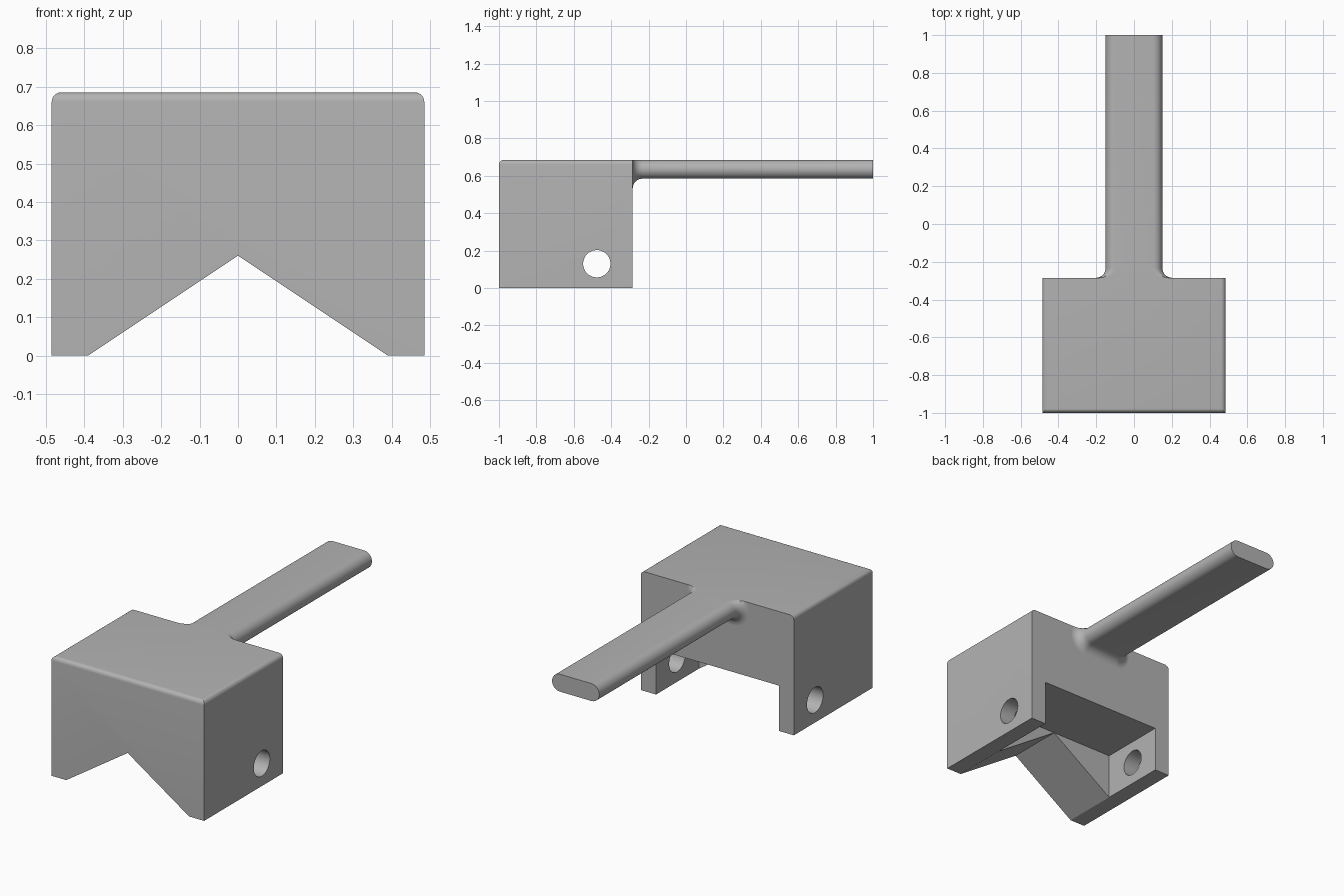
import bpy, bmesh, math

W, FRONT, BACK, TOP = 0.485, -1.0, -0.285, 0.685   # block half width, y limits, height
LEG_X, NOTCH_Z, SLOT_Y = 0.39, 0.26, -0.675        # inner leg face, notch apex, slot start

if "Cube" in bpy.data.objects:
    bpy.data.objects.remove(bpy.data.objects["Cube"], do_unlink=True)

grey = bpy.data.materials.new("plain grey")
grey.use_nodes = True
colour = (0.45, 0.45, 0.45, 1)
grey.diffuse_color = colour
grey.node_tree.nodes["Principled BSDF"].inputs["Base Color"].default_value = colour


def make_object(name, bm):
    bmesh.ops.recalc_face_normals(bm, faces=bm.faces)
    mesh = bpy.data.meshes.new(name)
    bm.to_mesh(mesh)
    bm.free()
    mesh.materials.append(grey)
    obj = bpy.data.objects.new(name, mesh)
    bpy.context.collection.objects.link(obj)
    return obj


def loft(rings, cap_start=True):
    bm = bmesh.new()
    loops = [[bm.verts.new(p) for p in ring] for ring in rings]
    for a, b in zip(loops, loops[1:]):
        for i in range(len(a)):
            j = (i + 1) % len(a)
            bm.faces.new((a[i], a[j], b[j], b[i]))
    if cap_start:
        bm.faces.new(loops[0])
    bm.faces.new(loops[-1])
    return bm


def prism(profile, y0, y1):
    return loft([[(x, y, z) for x, z in profile] for y in (y0, y1)])


def cut(target, cutter):
    cutter.hide_render = True
    mod = target.modifiers.new("cut", "BOOLEAN")
    mod.operation, mod.solver, mod.object = "DIFFERENCE", "EXACT", cutter
    bpy.context.view_layer.objects.active = target
    bpy.ops.object.modifier_apply(modifier=mod.name)
    bpy.data.objects.remove(cutter, do_unlink=True)


def smooth(obj):
    bpy.ops.object.select_all(action="DESELECT")
    obj.select_set(True)
    bpy.context.view_layer.objects.active = obj
    bpy.ops.object.shade_smooth_by_angle(angle=math.radians(30))


# Block, with front and side top edges rounded
bm = prism([(-W, 0), (W, 0), (W, TOP), (-W, TOP)], FRONT, BACK)
edges = [e for e in bm.edges
         if all(v.co.z > TOP - 0.01 for v in e.verts)
         and not all(v.co.y > BACK - 0.01 for v in e.verts)]
bmesh.ops.bevel(bm, geom=edges, offset=0.024, segments=6, profile=0.5, affect="EDGES")
block = make_object("block", bm)

# V notch through the front
slope = LEG_X / NOTCH_Z
low = -0.1
foot = slope * (NOTCH_Z - low)
cut(block, make_object("notch_cutter", prism(
    [(-foot, low), (foot, low), (0, NOTCH_Z)], FRONT - 0.1, SLOT_Y + 0.07)))

# Rectangular slot between the rear legs
cut(block, make_object("slot_cutter", prism(
    [(-LEG_X, low), (LEG_X, low), (LEG_X, NOTCH_Z), (-LEG_X, NOTCH_Z)], SLOT_Y, BACK + 0.1)))

# Round pin hole across both legs
N = 48
circle = [(math.cos(2 * math.pi * i / N), math.sin(2 * math.pi * i / N)) for i in range(N)]
cut(block, make_object("hole_cutter", loft(
    [[(x, -0.477 + 0.073 * c, 0.13 + 0.073 * s) for c, s in circle] for x in (-0.6, 0.6)])))
smooth(block)

# Handle with round sides, flaring into the block but flush on top
R, HALF, FILLET = 0.05, 0.15, 0.052


def handle_ring(y, grow):
    ring = []
    for side in (1, -1):
        for i in range(17):
            a = side * math.pi / 2 * (i / 8 - 1) + (0 if side > 0 else math.pi)
            a = math.pi * (i / 16 - 0.5) + (0 if side > 0 else math.pi)
            x = side * (HALF - R) + (R + grow) * math.cos(a)
            z = TOP - R + (R + grow) * math.sin(a)
            ring.append((x, y, min(z, TOP)))
    return ring


rings = []
for k in range(9):
    t = math.pi / 2 * k / 8
    rings.append(handle_ring(BACK + FILLET * (1 - math.cos(t)), FILLET * (1 - math.sin(t))))
rings.append(handle_ring(1.0, 0))
smooth(make_object("handle", loft(rings, cap_start=False)))
